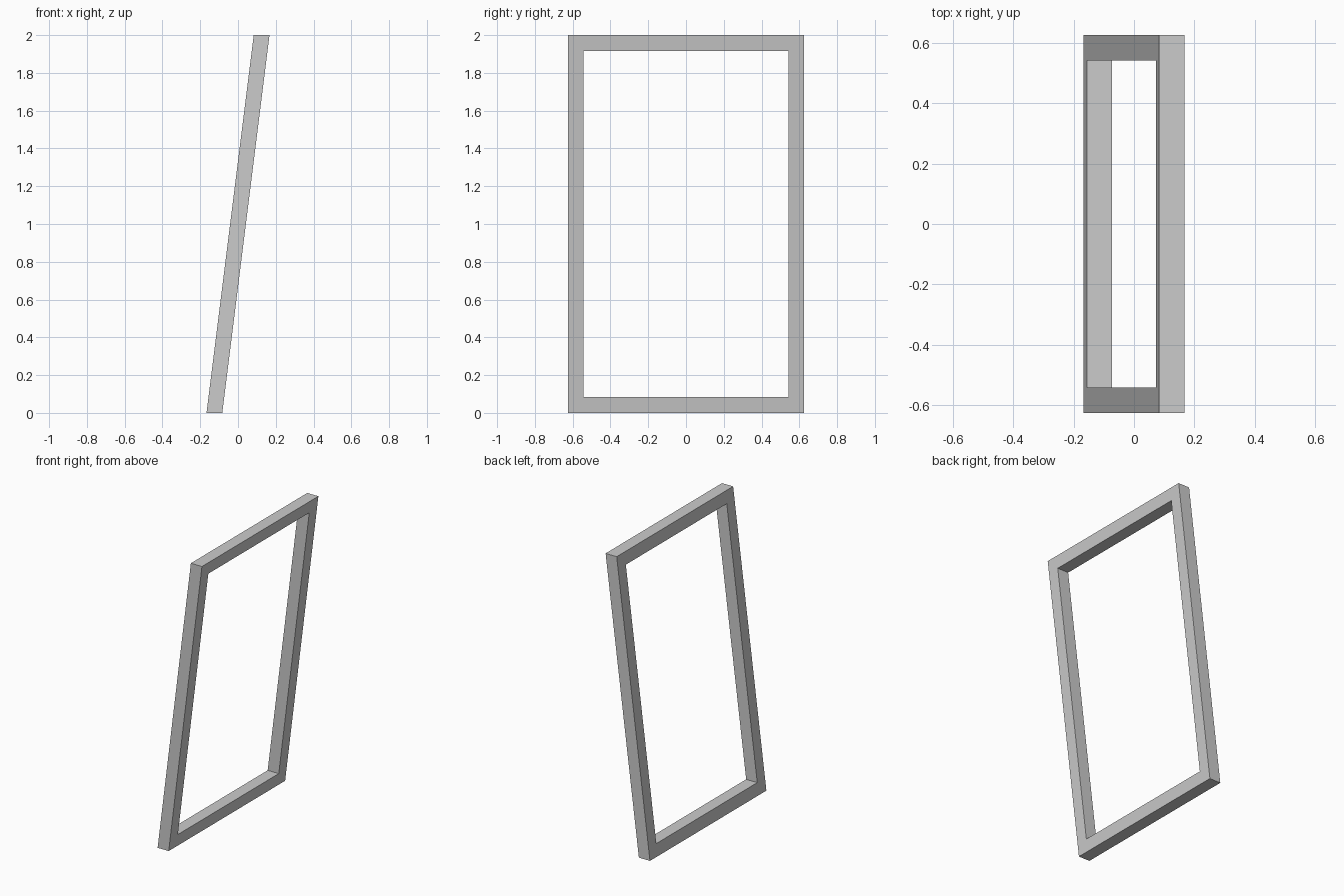
import bpy, bmesh

if "Cube" in bpy.data.objects:
    bpy.data.objects.remove(bpy.data.objects["Cube"])

H, HALF_W, BAR = 2.0, 0.625, 0.0833   # height, half width, bar thickness
LEAN = 0.25                           # sideways shift from bottom to top


def loop(bm, x, inset):
    """Rectangular loop at depth x, sheared so the frame leans towards +x."""
    w, lo, hi = HALF_W - inset, inset, H - inset
    return [bm.verts.new((x + LEAN * (z / H - 0.5), y, z))
            for y, z in ((-w, lo), (w, lo), (w, hi), (-w, hi))]


# Leaning rectangular frame: four loops joined into a closed ring
bm = bmesh.new()
d = BAR / 2
loops = [loop(bm, d, 0), loop(bm, d, BAR), loop(bm, -d, BAR), loop(bm, -d, 0)]
for a, b in zip(loops, loops[1:] + loops[:1]):
    for i in range(4):
        j = (i + 1) % 4
        bm.faces.new((a[i], a[j], b[j], b[i]))
bmesh.ops.recalc_face_normals(bm, faces=bm.faces)

mesh = bpy.data.meshes.new("leaning_frame")
bm.to_mesh(mesh)
bm.free()
bpy.context.collection.objects.link(bpy.data.objects.new("leaning_frame", mesh))
